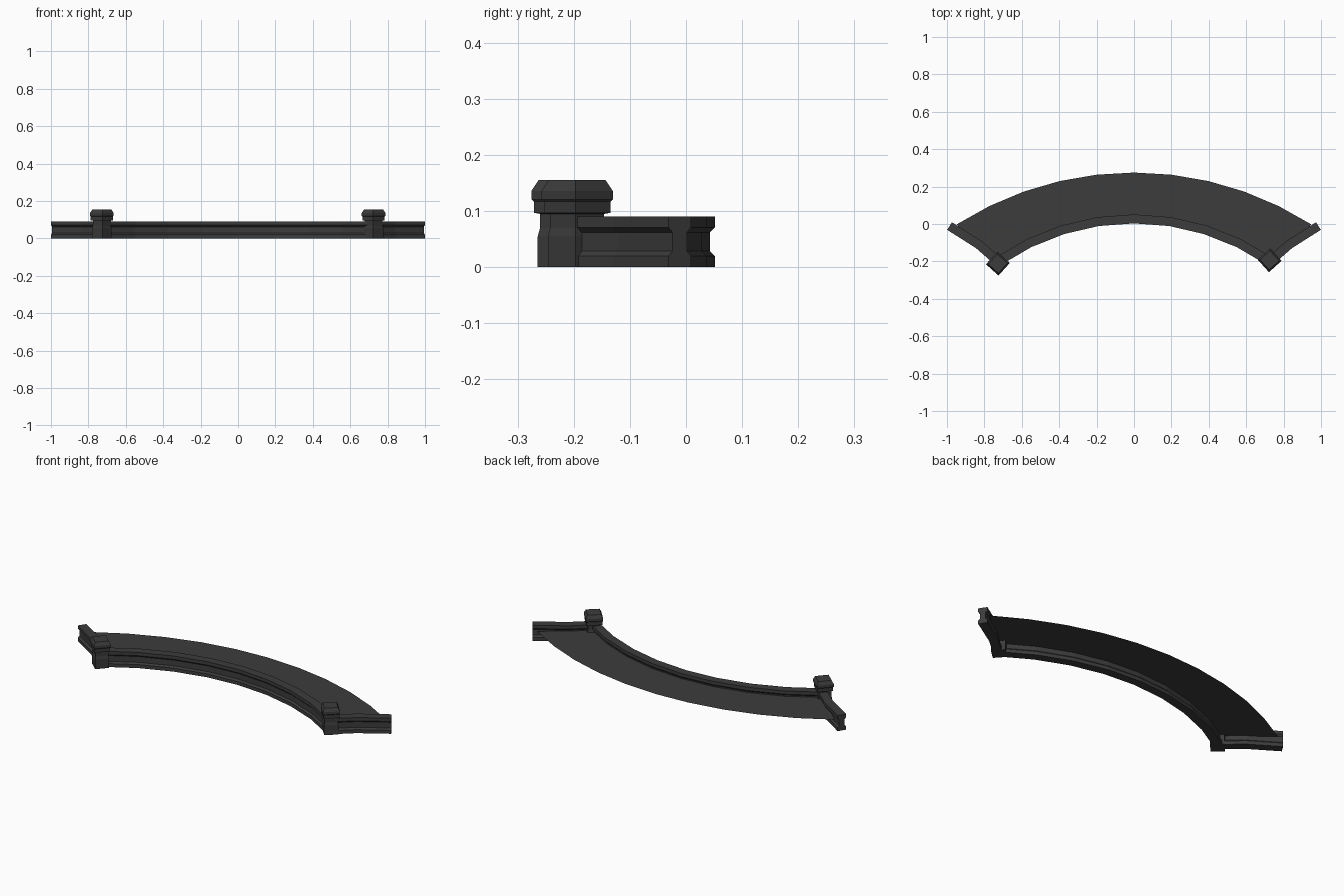
import bpy, bmesh
from math import sin, cos, radians
from mathutils import Vector

if "Cube" in bpy.data.objects:
    bpy.data.objects.remove(bpy.data.objects["Cube"])

dark = bpy.data.materials.new("dark_stone")
dark.diffuse_color = (0.045, 0.045, 0.045, 1)
dark.use_nodes = True
dark.node_tree.nodes["Principled BSDF"].inputs["Base Color"].default_value = dark.diffuse_color


def finish(name, bm):
    bmesh.ops.recalc_face_normals(bm, faces=bm.faces)
    me = bpy.data.meshes.new(name)
    bm.to_mesh(me)
    bm.free()
    me.materials.append(dark)
    ob = bpy.data.objects.new(name, me)
    bpy.context.collection.objects.link(ob)
    return ob


def loft(name, rings):
    """Closed tube through rings of points, capped at both ends."""
    bm = bmesh.new()
    vs = [[bm.verts.new(p) for p in r] for r in rings]
    n = len(vs[0])
    for a, b in zip(vs, vs[1:]):
        for i in range(n):
            j = (i + 1) % n
            bm.faces.new((a[i], a[j], b[j], b[i]))
    bm.faces.new(vs[0])
    bm.faces.new(vs[-1])
    return finish(name, bm)


# Half width of the wall at each height: plinth, recess, coping
half = [(0.024, 0), (0.024, 0.02), (0.015, 0.029), (0.015, 0.062),
        (0.024, 0.071), (0.024, 0.09)]
profile = half + [(-w, z) for w, z in reversed(half)]


def wall(name, path):
    """Sweep the wall profile along a plan path with mitred corners."""
    pts = [Vector(p) for p in path]
    rings = []
    for i, p in enumerate(pts):
        d0 = (p - pts[max(i - 1, 0)]).normalized()
        d1 = (pts[min(i + 1, len(pts) - 1)] - p).normalized()
        d = (d0 + d1).normalized()
        k = 1 / max(d.dot(d1), d.dot(d0))
        n = Vector((-d.y, d.x)) * k
        rings.append([(p.x + n.x * w, p.y + n.y * w, z) for w, z in profile])
    return loft(name, rings)


def arc(radius, cy, limit, n):
    angles = [radians(-limit + 2 * limit * i / n) for i in range(n + 1)]
    return [(radius * sin(a), cy + radius * cos(a)) for a in angles]


# Curved parapet and its two end wings
inner = arc(1.275, -1.2475, 34.8, 8)
wall("curved_parapet", inner)
wing = [(0.727, -0.2), (0.83, -0.11), (0.986, -0.011)]
wall("right_wing_wall", wing)
wall("left_wing_wall", [(-x, y) for x, y in wing])

# Thin balcony floor between the parapet and the outer arc
outer = arc(1.76, -1.485, 32.6, 10)
outline = outer + [(0.83, -0.11)] + inner[::-1] + [(-0.83, -0.11)]
bm = bmesh.new()
face = bm.faces.new([bm.verts.new((x, y, 0.055)) for x, y in reversed(outline)])
bmesh.ops.triangulate(bm, faces=[face])
floor = finish("balcony_floor", bm)
if floor.data.polygons[0].normal.z < 0:
    floor.data.flip_normals()

# Corner posts with stepped, chamfered caps
post = [(0.037, 0), (0.037, 0.055), (0.034, 0.07), (0.034, 0.095),
        (0.042, 0.097), (0.042, 0.117), (0.045, 0.121), (0.045, 0.136),
        (0.036, 0.155)]
for name, cx, cy, yaw in (("left_post", -0.728, -0.212, 48),
                          ("right_post", 0.725, -0.194, 42)):
    c, s = cos(radians(yaw)), sin(radians(yaw))
    loft(name, [[(cx + h * (u * c - v * s), cy + h * (u * s + v * c), z)
                 for u, v in ((-1, -1), (1, -1), (1, 1), (-1, 1))]
                for h, z in post])
